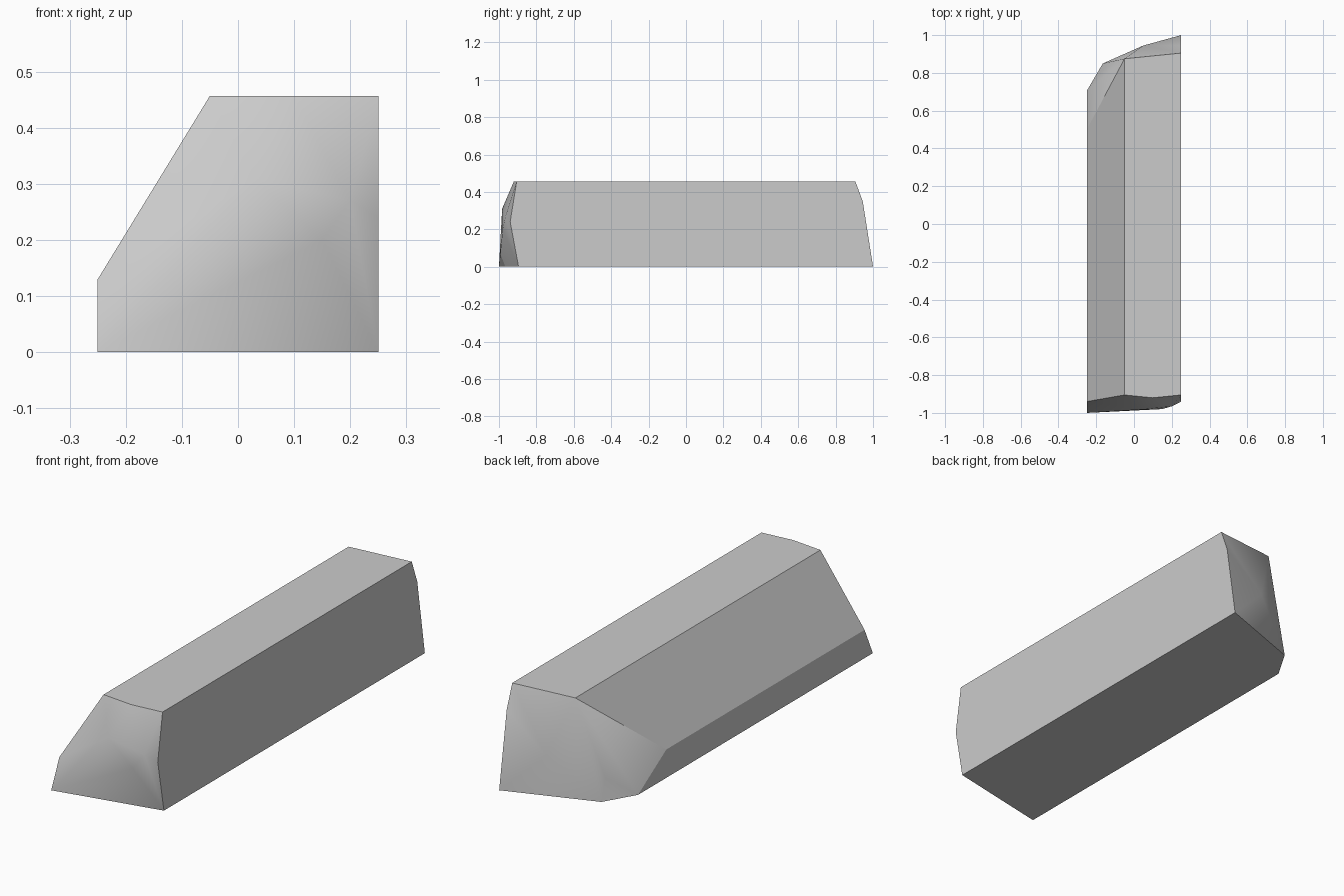
import bpy
import bmesh

default_cube = bpy.data.objects.get("Cube")
if default_cube:
    bpy.data.objects.remove(default_cube, do_unlink=True)


def make_material(name, colour):
    material = bpy.data.materials.new(name)
    material.use_nodes = True
    material.diffuse_color = colour
    material.node_tree.nodes["Principled BSDF"].inputs["Base Color"].default_value = colour
    return material


# Cross-section corners (x, z), shared by both ends
section = {
    "heel": (-0.25, 0), "lip": (-0.25, 0.13), "crest": (-0.05, 0.457),
    "shoulder": (0.25, 0.457), "foot": (0.25, 0),
}
# Depth of each corner at the front and back end
front_depth = dict(heel=-1, lip=-0.94, crest=-0.905, shoulder=-0.905, foot=-0.895)
back_depth = dict(heel=0.705, lip=0.5, crest=0.875, shoulder=0.905, foot=1)

bm = bmesh.new()
points = {}
for end, depths in (("front", front_depth), ("back", back_depth)):
    for corner, (x, z) in section.items():
        points[end + "_" + corner] = bm.verts.new((x, depths[corner], z))

# Extra points on the rims and on the chipped ends
extras = {
    "front_top": (0.1, -0.92, 0.457), "front_side": (0.25, -0.94, 0.24),
    "front_brow": (0.03, -0.983, 0.31), "front_ridge": (0.15, -0.98, 0.2),
    "front_knob": (0.2, -0.965, 0.27),
    "back_side": (0.25, 0.945, 0.35), "back_base": (-0.165, 0.85, 0),
    "back_bulge": (0.05, 0.945, 0.19), "back_chip": (-0.165, 0.82, 0.1),
}
for name, position in extras.items():
    points[name] = bm.verts.new(position)


def add_face(names, prefix="", smooth=False):
    face = bm.faces.new([points[prefix + name] for name in names.split()])
    face.smooth = smooth


# Long flat sides
for outline in (
    "front_heel back_heel back_base back_foot front_foot",
    "front_foot back_foot back_side back_shoulder front_shoulder front_side",
    "front_shoulder back_shoulder back_crest front_crest front_top",
    "front_crest back_crest back_lip front_lip",
    "front_lip back_lip back_heel front_heel",
):
    add_face(outline)

# Rough front end
for triangle in (
    "heel lip brow", "lip crest brow", "crest top brow", "top knob brow",
    "top shoulder knob", "shoulder side knob", "side foot knob",
    "knob foot ridge", "brow knob ridge", "heel brow ridge", "heel ridge foot",
):
    add_face(triangle, "front_", smooth=True)

# Rough back end
for triangle in (
    "crest lip heel", "crest heel chip", "heel base chip", "crest chip base",
    "crest base bulge", "base foot bulge", "foot side bulge",
    "side shoulder bulge", "shoulder crest bulge",
):
    add_face(triangle, "back_", smooth=True)

bmesh.ops.recalc_face_normals(bm, faces=bm.faces)
mesh = bpy.data.meshes.new("bevelled_beam")
bm.to_mesh(mesh)
bm.free()
mesh.materials.append(make_material("plain_grey", (0.6, 0.6, 0.6, 1)))
beam = bpy.data.objects.new("bevelled_beam", mesh)
bpy.context.collection.objects.link(beam)
